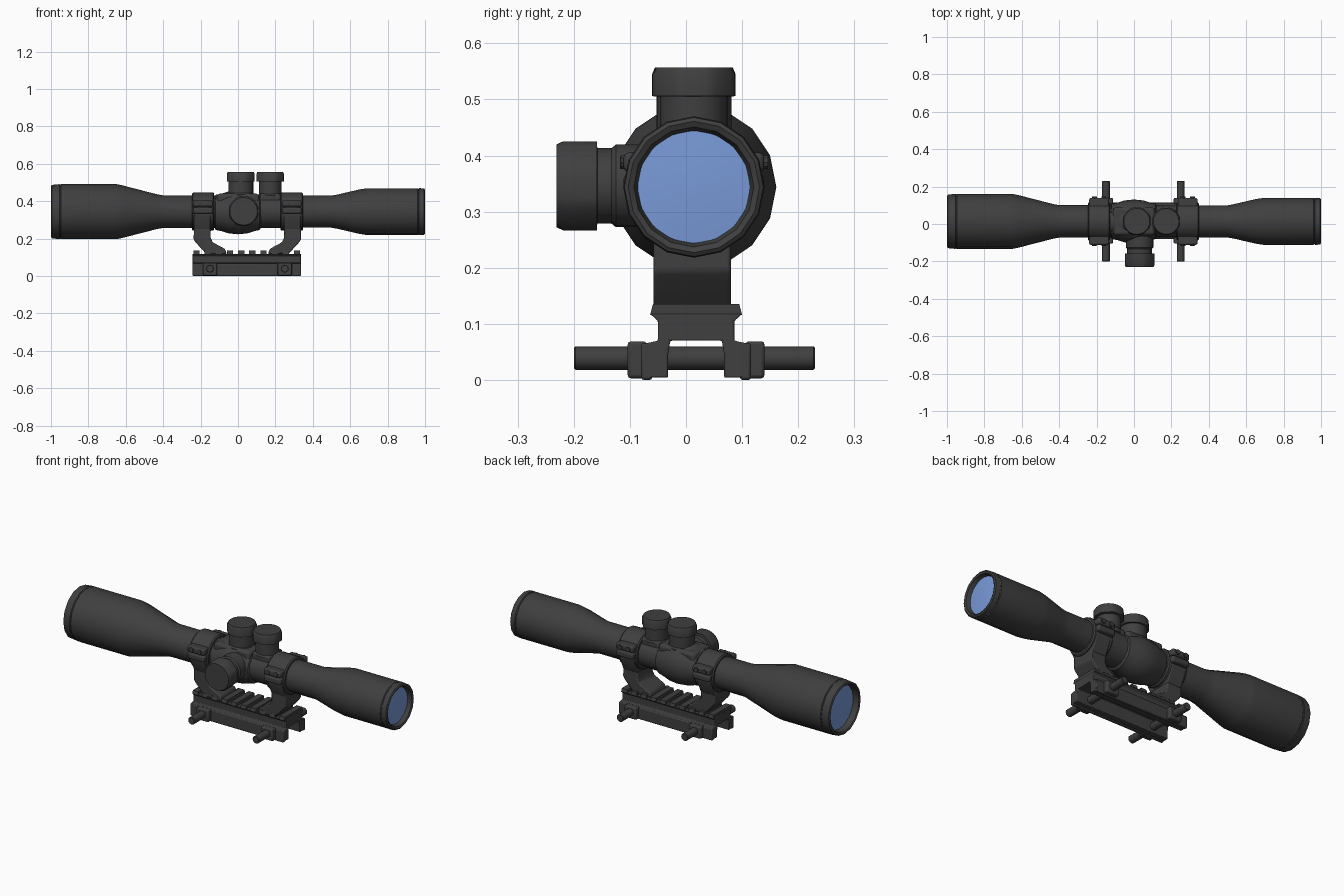
import bpy, bmesh, math
from mathutils import Matrix, Vector

if "Cube" in bpy.data.objects:
    bpy.data.objects.remove(bpy.data.objects["Cube"])


def material(name, rgb):
    m = bpy.data.materials.new(name)
    m.use_nodes = True
    m.diffuse_color = (*rgb, 1)
    bsdf = m.node_tree.nodes["Principled BSDF"]
    bsdf.inputs["Base Color"].default_value = (*rgb, 1)
    bsdf.inputs["Roughness"].default_value = 0.6
    return m


BLACK = material("dark grey metal", (0.05, 0.05, 0.05))
GLASS = material("blue glass", (0.19, 0.32, 0.68))
CY, CZ = 0.014, 0.344          # optical axis
MID = 0.05                     # middle of the mount along x
MY = 0.018                     # middle of the mount along y
TURN = {"x": Matrix.Rotation(math.pi / 2, 4, "Y"),
        "-y": Matrix.Rotation(math.pi / 2, 4, "X"),
        "z": Matrix.Identity(4)}
parts = []


def finish(name, bm, mat=BLACK, bevel=0):
    bmesh.ops.remove_doubles(bm, verts=bm.verts, dist=1e-5)
    bmesh.ops.recalc_face_normals(bm, faces=bm.faces)
    me = bpy.data.meshes.new(name)
    bm.to_mesh(me)
    bm.free()
    me.materials.append(mat)
    ob = bpy.data.objects.new(name, me)
    bpy.context.collection.objects.link(ob)
    if bevel:
        mod = ob.modifiers.new("Bevel", "BEVEL")
        mod.width, mod.segments, mod.limit_method = bevel, 2, "ANGLE"
    parts.append(ob)
    return ob


def lathe(name, profile, axis, origin, sides=16, mat=BLACK, flute=None):
    """Turn (distance, radius) points about an axis; flute maps (point, side) to a radius factor."""
    bm = bmesh.new()
    rows = []
    for i, (d, r) in enumerate(profile):
        row = []
        for k in range(sides):
            a = 2 * math.pi * k / sides
            f = flute(i, k) if flute else 1
            row.append(bm.verts.new((r * f * math.cos(a), r * f * math.sin(a), d)))
        rows.append(row)
    for lo, hi in zip(rows, rows[1:]):
        for k in range(sides):
            j = (k + 1) % sides
            bm.faces.new((lo[k], lo[j], hi[j], hi[k]))
    for row in (rows[0], rows[-1]):
        bm.faces.new(row)
    bmesh.ops.dissolve_degenerate(bm, dist=1e-5, edges=bm.edges)
    bm.transform(Matrix.Translation(origin) @ TURN[axis])
    return finish(name, bm, mat)


def prism(name, outline, place, span, bevel=0):
    """Extrude a 2D outline across a span; place maps (u, v, w) to a 3D point."""
    bm = bmesh.new()
    face = bm.faces.new([bm.verts.new(place(u, v, span[0])) for u, v in outline])
    new = bmesh.ops.extrude_face_region(bm, geom=[face])["geom"]
    shift = Vector(place(0, 0, span[1])) - Vector(place(0, 0, span[0]))
    bmesh.ops.translate(bm, vec=shift, verts=[g for g in new if isinstance(g, bmesh.types.BMVert)])
    return finish(name, bm, bevel=bevel)


def box(name, centre, size, bevel=0.004):
    bm = bmesh.new()
    bmesh.ops.create_cube(bm, size=1)
    bm.transform(Matrix.Translation(centre) @ Matrix.Diagonal((*size, 1)))
    return finish(name, bm, bevel=bevel)


# Main tube with recessed ends
lathe("scope_tube", [
    (-0.96, 0.01), (-0.96, 0.122), (-0.995, 0.127), (-1, 0.134), (-0.995, 0.143), (-0.955, 0.147),
    (-0.951, 0.144), (-0.947, 0.147), (-0.65, 0.147), (-0.62, 0.141), (-0.43, 0.092), (-0.4, 0.087),
    (0.34, 0.086), (0.5, 0.086), (0.53, 0.091), (0.65, 0.119), (0.69, 0.125), (0.96, 0.125),
    (0.964, 0.122), (0.968, 0.126), (0.995, 0.124), (1, 0.117), (0.995, 0.107), (0.97, 0.1),
    (0.97, 0.01)], "x", (0, CY, CZ))

# Lenses
lathe("objective_lens", [(-0.957, 0.122), (-0.963, 0.122), (-0.966, 0.08), (-0.968, 0.01)],
      "x", (0, CY, CZ), 32, GLASS)
lathe("eyepiece_lens", [(0.967, 0.1), (0.973, 0.1), (0.976, 0.065), (0.978, 0.01)],
      "x", (0, CY, CZ), 32, GLASS)

# Rounded turret housing
lathe("turret_housing", [(-0.125, 0.08), (-0.12, 0.094), (-0.085, 0.101), (-0.05, 0.112), (0, 0.117),
                         (0.05, 0.112), (0.085, 0.101), (0.115, 0.094), (0.125, 0.08)],
      "x", (0, CY, CZ - 0.004), 20)
box("housing_block", (0, CY, 0.395), (0.225, 0.15, 0.09), 0.015)
box("rear_turret_block", (0.172, CY, 0.405), (0.11, 0.12, 0.07), 0.01)


# Turret caps with shallow grip flutes
def grip(i, k):
    return 0.945 if i in (4, 5) and k % 3 == 0 else 1


def turret(name, axis, origin, stem, cap, base, neck, top):
    lathe(name, [(0, stem * 1.1), (base, stem * 1.1), (base + 0.008, stem), (neck, stem),
                 (neck + 0.001, cap), (top - 0.012, cap), (top, cap * 0.9)],
          axis, origin, 24, flute=grip)


turret("elevation_turret", "z", (0.015, CY, 0.41), 0.067, 0.077, 0.025, 0.095, 0.147)
turret("rear_turret", "z", (0.172, CY, 0.41), 0.06, 0.076, 0.02, 0.095, 0.147)
turret("side_turret", "-y", (0.03, -0.06, 0.346), 0.067, 0.082, 0.065, 0.098, 0.171)

# Mount halves: ring, clamp ears, screws and curved leg
for s, side in ((-1, "front"), (1, "rear")):
    def along(x):
        return MID + s * x

    lathe(side + "_mount_ring",
          [(-0.06, 0.08), (-0.06, 0.096), (-0.054, 0.102), (0.054, 0.102), (0.06, 0.096), (0.06, 0.08)],
          "x", (along(0.237), CY, CZ), 20)
    for t, edge in ((-1, "right"), (1, "left")):
        for z, half in ((0.388, "upper"), (0.35, "lower")):
            box(f"{side}_{edge}_{half}_ear", (along(0.237), CY + t * 0.1, z),
                (0.105, 0.05, 0.034), 0.008)
        for dx in (-0.025, 0.025):
            lathe(f"{side}_{edge}_screw", [(-0.01, 0.013), (0.008, 0.013), (0.01, 0.01)], "-y",
                  (along(0.237 + dx), CY + t * 0.122, 0.388), 10)
    prism(side + "_mount_leg",
          [(0.195, 0.31), (0.285, 0.31), (0.287, 0.195), (0.275, 0.178), (0.22, 0.118),
           (0.11, 0.118), (0.12, 0.145), (0.185, 0.18), (0.197, 0.205)],
          lambda u, v, w: (along(u), w, v), (-0.058, 0.08), 0.006)
    # Ring saddle widening from leg to ring
    prism(side + "_ring_saddle",
          [(-0.065, 0.235), (0.065, 0.235), (0.1, 0.31), (0.1, 0.345), (-0.1, 0.345), (-0.1, 0.31)],
          lambda u, v, w: (along(w), CY + u, v), (0.195, 0.285), 0.006)

    # Cross bolt with clamp blocks
    bx = along(0.2)
    lathe(side + "_cross_bolt", [(-0.212, 0.018), (-0.209, 0.021), (0.215, 0.021), (0.218, 0.018)],
          "-y", (bx, MY, 0.039), 12)
    for t in (-1, 1):
        box(side + "_clamp_block", (bx, MY + t * 0.105, 0.036), (0.075, 0.034, 0.066), 0.006)

# Rail base: channel profile extruded along x
half = [(0.046, 0.07), (0.05, 0.045), (0.05, 0.004), (0.096, 0.004), (0.096, 0.064),
        (0.068, 0.07), (0.068, 0.105), (0.082, 0.118)]
outline = half + [(-u, v) for u, v in reversed(half)]
prism("rail_base", outline, lambda u, v, w: (w, MY + u, v), (-0.243, 0.337), 0.003)
for t in (-1, 1):
    box("clamp_bar", (0.047, MY + t * 0.088, 0.033), (0.58, 0.02, 0.066), 0.005)

# Cross teeth on the rail
for i in range(10):
    x = -0.222 + i * 0.0597
    prism("rail_tooth", [(-0.082, 0.116), (0.082, 0.116), (0.077, 0.135), (-0.077, 0.135)],
          lambda u, v, w: (w, MY + u, v), (x - 0.017, x + 0.017))

# Smooth shading with sharp edges kept
bpy.ops.object.select_all(action="DESELECT")
for ob in parts:
    ob.select_set(True)
bpy.context.view_layer.objects.active = parts[0]
bpy.ops.object.shade_smooth_by_angle(angle=math.radians(35))
